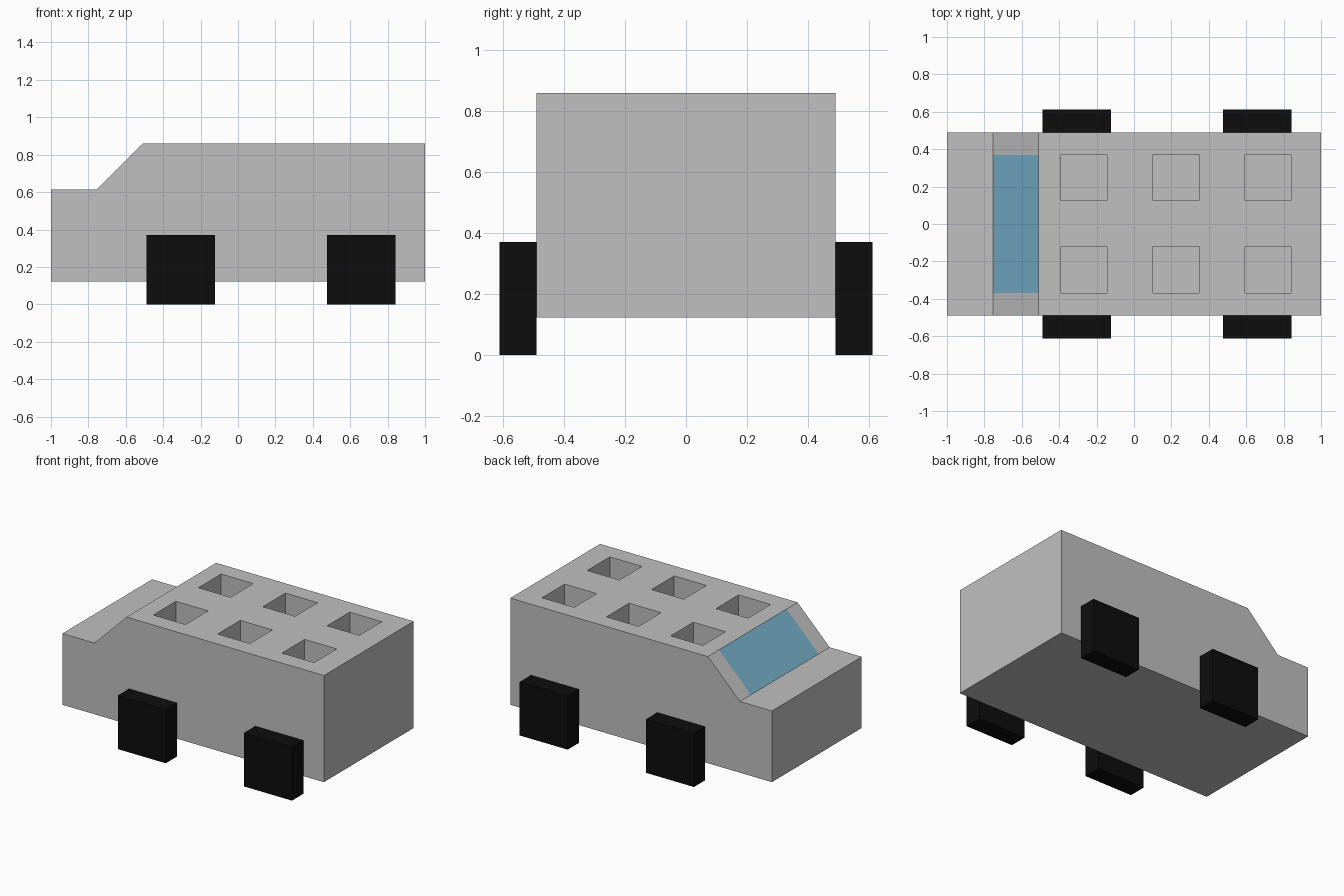
import bpy, bmesh
from mathutils import Vector

if "Cube" in bpy.data.objects:
    bpy.data.objects.remove(bpy.data.objects["Cube"])


def material(name, rgb):
    m = bpy.data.materials.new(name)
    m.diffuse_color = (*rgb, 1)
    m.use_nodes = True
    m.node_tree.nodes["Principled BSDF"].inputs["Base Color"].default_value = m.diffuse_color
    return m


GREY = material("body grey", (0.53, 0.53, 0.53))
BLUE = material("window blue", (0.18, 0.43, 0.59))
BLACK = material("tyre black", (0.004, 0.004, 0.004))


def make_object(name, bm, mats):
    bmesh.ops.recalc_face_normals(bm, faces=bm.faces[:])
    mesh = bpy.data.meshes.new(name)
    bm.to_mesh(mesh)
    bm.free()
    for m in mats:
        mesh.materials.append(m)
    ob = bpy.data.objects.new(name, mesh)
    bpy.context.scene.collection.objects.link(ob)
    return ob


def add_box(bm, lo, hi):
    lo, hi = Vector(lo), Vector(hi)
    verts = bmesh.ops.create_cube(bm, size=1)["verts"]
    for v in verts:
        v.co = (lo + hi) / 2 + v.co * (hi - lo)


# Body: side profile extruded across the width
W = 0.49
profile = [(-1, 0.123), (1, 0.123), (1, 0.86), (-0.51, 0.86), (-0.755, 0.615), (-1, 0.615)]
bm = bmesh.new()
side = bm.faces.new([bm.verts.new((x, -W, z)) for x, z in profile])
ext = bmesh.ops.extrude_face_region(bm, geom=[side])["geom"]
bmesh.ops.translate(bm, vec=(0, 2 * W, 0), verts=[e for e in ext if isinstance(e, bmesh.types.BMVert)])
bmesh.ops.recalc_face_normals(bm, faces=bm.faces[:])


# Windscreen: the middle of the sloping face is cut out and coloured
def sloped():
    bm.normal_update()
    return [f for f in bm.faces if f.normal.x < -0.3 and f.normal.z > 0.3]


for y in (-0.37, 0.37):
    faces = sloped()
    edges = list({e for f in faces for e in f.edges})
    verts = list({v for f in faces for v in f.verts})
    bmesh.ops.bisect_plane(bm, geom=verts + edges + faces, plane_co=(0, y, 0), plane_no=(0, 1, 0))
for f in sloped():
    if abs(f.calc_center_median().y) < 0.2:
        f.material_index = 1
body = make_object("car_body", bm, [GREY, BLUE])

# Six square sockets sunk into the roof
bm = bmesh.new()
for x in (-0.39, 0.102, 0.594):
    for y in (-0.368, 0.125):
        add_box(bm, (x, y, 0.615), (x + 0.246, y + 0.247, 1.0))
cutter = make_object("roof_socket_cutter", bm, [GREY])
cutter.hide_render = True
cutter.hide_set(True)
cut = body.modifiers.new("roof sockets", 'BOOLEAN')
cut.operation = 'DIFFERENCE'
cut.solver = 'EXACT'
cut.object = cutter

# Four block wheels against the body sides
for end, x in (("front", -0.49), ("rear", 0.475)):
    for hand, s in (("left", -1), ("right", 1)):
        bm = bmesh.new()
        add_box(bm, (x, min(s * W, s * 0.613), 0), (x + 0.367, max(s * W, s * 0.613), 0.37))
        make_object(f"{end}_{hand}_wheel", bm, [BLACK])
